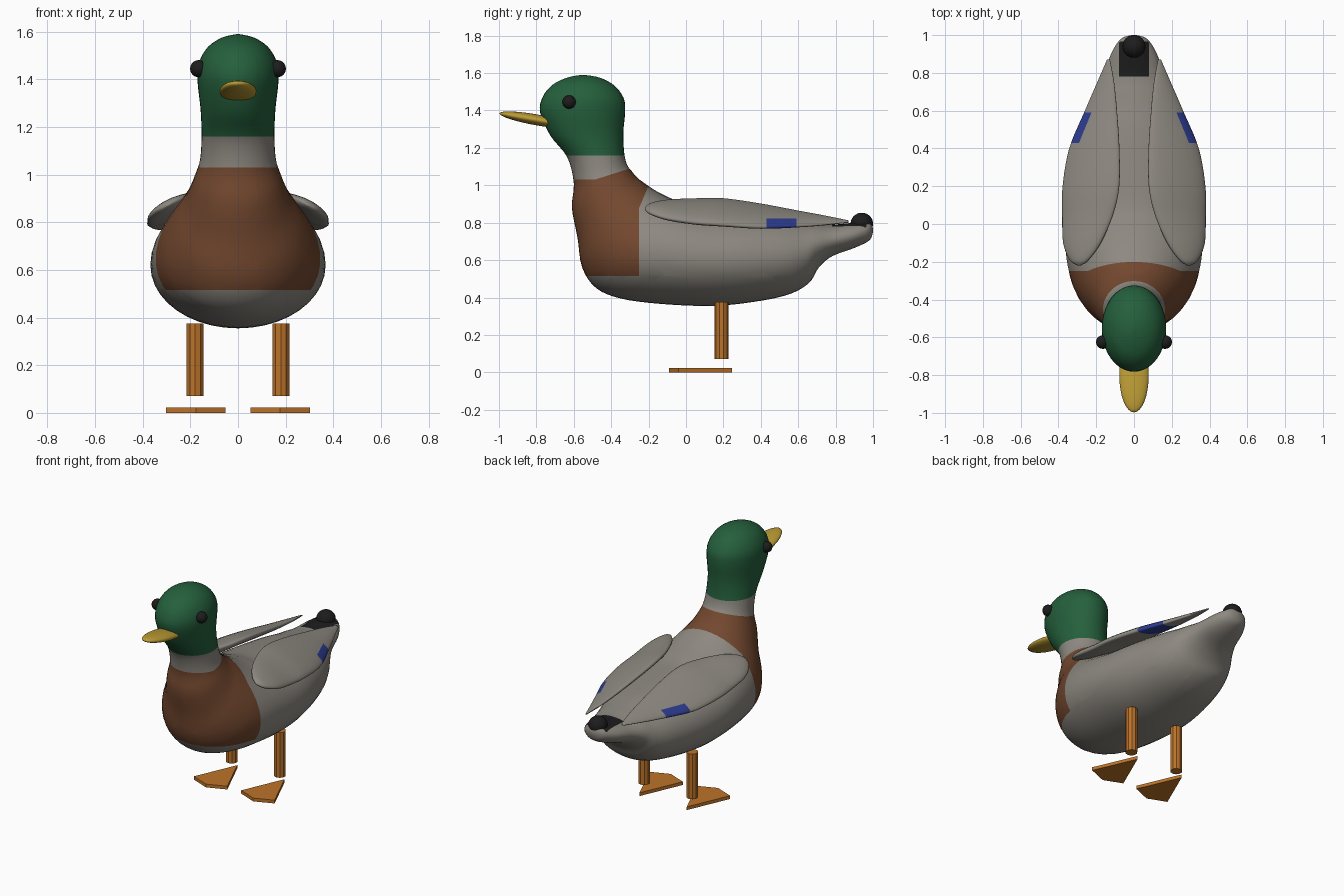
import bpy, bmesh, math
from mathutils import Vector, Matrix

if "Cube" in bpy.data.objects:
    bpy.data.objects.remove(bpy.data.objects["Cube"])


def material(name, r, g, b):
    m = bpy.data.materials.new(name)
    m.use_nodes = True
    m.diffuse_color = (r, g, b, 1)
    node = m.node_tree.nodes["Principled BSDF"]
    node.inputs["Base Color"].default_value = (r, g, b, 1)
    node.inputs["Roughness"].default_value = 0.7
    return m


GREY = material("warm grey", .27, .25, .22)
GREEN = material("deep green", .018, .115, .045)
BROWN = material("chestnut brown", .17, .064, .028)
BLACK = material("black", .012, .012, .012)
BLUE = material("blue", .025, .045, .28)
YELLOW = material("bill yellow", .5, .33, .035)
ORANGE = material("leg orange", .5, .17, .022)


def finish(bm, name, mats, smooth=True):
    bmesh.ops.recalc_face_normals(bm, faces=bm.faces)
    me = bpy.data.meshes.new(name)
    bm.to_mesh(me)
    bm.free()
    for m in mats:
        me.materials.append(m)
    for p in me.polygons:
        p.use_smooth = smooth
    ob = bpy.data.objects.new(name, me)
    bpy.context.collection.objects.link(ob)
    return ob


def spline(rows, steps):
    """Catmull-Rom interpolation through rows of numbers."""
    out = []
    for i in range(len(rows) - 1):
        a, b = rows[max(i - 1, 0)], rows[i]
        c, d = rows[i + 1], rows[min(i + 2, len(rows) - 1)]
        for s in range(steps):
            t = s / steps
            out.append([.5 * (2 * q + (r - p) * t + (2 * p - 5 * q + 4 * r - u) * t * t
                              + (3 * q - p - 3 * r + u) * t ** 3)
                        for p, q, r, u in zip(a, b, c, d)])
    return out + [list(rows[-1])]


def loft(rings):
    """Elliptical tube from (centre, axis a, axis b) rings, closed at both ends."""
    bm, n, loops = bmesh.new(), 40, []
    for c, a, b in rings:
        angles = [math.tau * k / n for k in range(n)]
        loops.append([bm.verts.new(c + a * math.cos(t) + b * math.sin(t)) for t in angles])
    for p, q in zip(loops, loops[1:]):
        for k in range(n):
            bm.faces.new((p[k], p[(k + 1) % n], q[(k + 1) % n], q[k]))
    bm.faces.new(loops[0])
    bm.faces.new(loops[-1])
    return bm


def cut(bm, point, normal):
    bmesh.ops.bisect_plane(bm, geom=bm.verts[:] + bm.edges[:] + bm.faces[:],
                           plane_co=point, plane_no=normal, dist=1e-5)


# Body, neck and head: upper y, z, lower y, z, half width, from tail to crown
spine = [
    (1, .77, 1, .75, .012), (.98, .805, .98, .705, .07), (.9, .80, .9, .665, .122),
    (.78, .79, .78, .62, .16), (.69, .80, .71, .56, .20), (.62, .81, .655, .475, .235),
    (.5, .83, .53, .41, .285), (.3, .85, .3, .368, .34), (.1, .87, .1, .355, .365),
    (0, .90, -.15, .367, .366), (-.08, .93, -.35, .395, .352), (-.16, .97, -.48, .45, .32),
    (-.22, 1.01, -.555, .56, .272), (-.26, 1.04, -.58, .72, .222),
    (-.29, 1.075, -.61, .88, .185), (-.315, 1.11, -.60, 1.01, .16),
    (-.33, 1.17, -.635, 1.15, .153), (-.335, 1.28, -.725, 1.265, .157),
    (-.325, 1.4, -.78, 1.39, .17), (-.335, 1.47, -.765, 1.475, .163),
    (-.385, 1.535, -.71, 1.54, .125), (-.46, 1.575, -.63, 1.577, .066),
    (-.54, 1.59, -.56, 1.59, .006)]
rings = []
for yt, zt, yb, zb, w in spline(spine, 4):
    top, low = Vector((0, yt, zt)), Vector((0, yb, zb))
    rings.append(((top + low) / 2, (top - low) / 2, Vector((w, 0, 0))))
bm = loft(rings)
SLANT, BACK = .317, .42
for point, normal in (((0, 0, 1.16), (0, 0, 1)), ((0, 0, 1.03), (0, 0, 1)),
                      ((0, 0, .515), (0, 0, 1)), ((0, 0, 1.185), (0, -SLANT, 1)),
                      ((0, -.25, 0), (0, 1, 0)), ((0, -.25, .88), (0, 1, -BACK)),
                      ((0, .78, 0), (0, 1, 0)), ((.08, 0, 0), (1, 0, 0)),
                      ((-.08, 0, 0), (1, 0, 0))):
    cut(bm, point, normal)
bm.normal_update()
for f in bm.faces:
    x, y, z = f.calc_center_median()
    if z > 1.16:
        f.material_index = 1
    elif (z > .515 and y < -.25 + max(0, BACK * (z - .88))
          and (z < 1.03 or z < 1.185 + SLANT * y)):
        f.material_index = 2
    elif .78 < y < .96 and abs(x) < .08 and z > .74:
        f.material_index = 3
finish(bm, "body", [GREY, GREEN, BROWN, BLACK])

# Wings: y, centre x, centre z, half width, half thickness
wing_rows = [
    (-.22, .29, .875, .008, .005), (-.19, .29, .874, .05, .022), (-.1, .275, .868, .10, .035),
    (.05, .245, .86, .135, .04), (.2, .228, .855, .15, .04), (.4, .21, .835, .133, .036),
    (.6, .175, .82, .085, .026), (.75, .15, .812, .045, .016), (.87, .135, .806, .008, .005)]
for side, label in ((1, "left"), (-1, "right")):
    bm = loft([(Vector((side * x, y, z)), Vector((side * w, 0, -.43 * w)), Vector((0, 0, t)))
               for y, x, z, w, t in spline(wing_rows, 5)])
    for point, normal in (((0, .43, 0), (0, 1, 0)), ((0, .59, 0), (0, 1, 0)),
                          ((0, 0, .822), (0, 0, 1))):
        cut(bm, point, normal)
    for f in bm.faces:
        c = f.calc_center_median()
        f.material_index = int(.43 < c.y < .59 and c.z < .822)
    finish(bm, label + "_wing", [GREY, BLUE])


def ball(name, centre, size, mat, tilt=0):
    bm = bmesh.new()
    bmesh.ops.create_uvsphere(bm, u_segments=32, v_segments=16, radius=1)
    bm.transform(Matrix.Translation(centre) @ Matrix.Rotation(tilt, 4, 'X')
                 @ Matrix.Diagonal((*size, 1)))
    return finish(bm, name, [mat])


# Bill and tail curl
ball("bill", (0, -.8, 1.35), (.078, .2, .029), YELLOW, math.radians(-10))
ball("tail_curl", (0, .94, .795), (.06, .06, .058), BLACK)

# Eyes, legs and webbed feet
for side, label in ((1, "left"), (-1, "right")):
    ball(label + "_eye", (side * .165, -.625, 1.445), (.036, .036, .036), BLACK)

    bm = bmesh.new()
    bmesh.ops.create_cone(bm, cap_ends=True, segments=10, radius1=.037, radius2=.037,
                          depth=.305, matrix=Matrix.Translation((side * .18, .19, .2225)))
    finish(bm, label + "_leg", [ORANGE], smooth=False)

    bm = bmesh.new()
    outline = [(0, .245), (-.125, -.04), (0, -.09), (.125, -.04)]
    sole = bm.faces.new([bm.verts.new((side * .177 + x, y, 0)) for x, y in outline])
    web = bmesh.ops.extrude_face_region(bm, geom=[sole])
    bmesh.ops.translate(bm, vec=(0, 0, .022),
                        verts=[v for v in web["geom"] if isinstance(v, bmesh.types.BMVert)])
    finish(bm, label + "_foot", [ORANGE], smooth=False)
